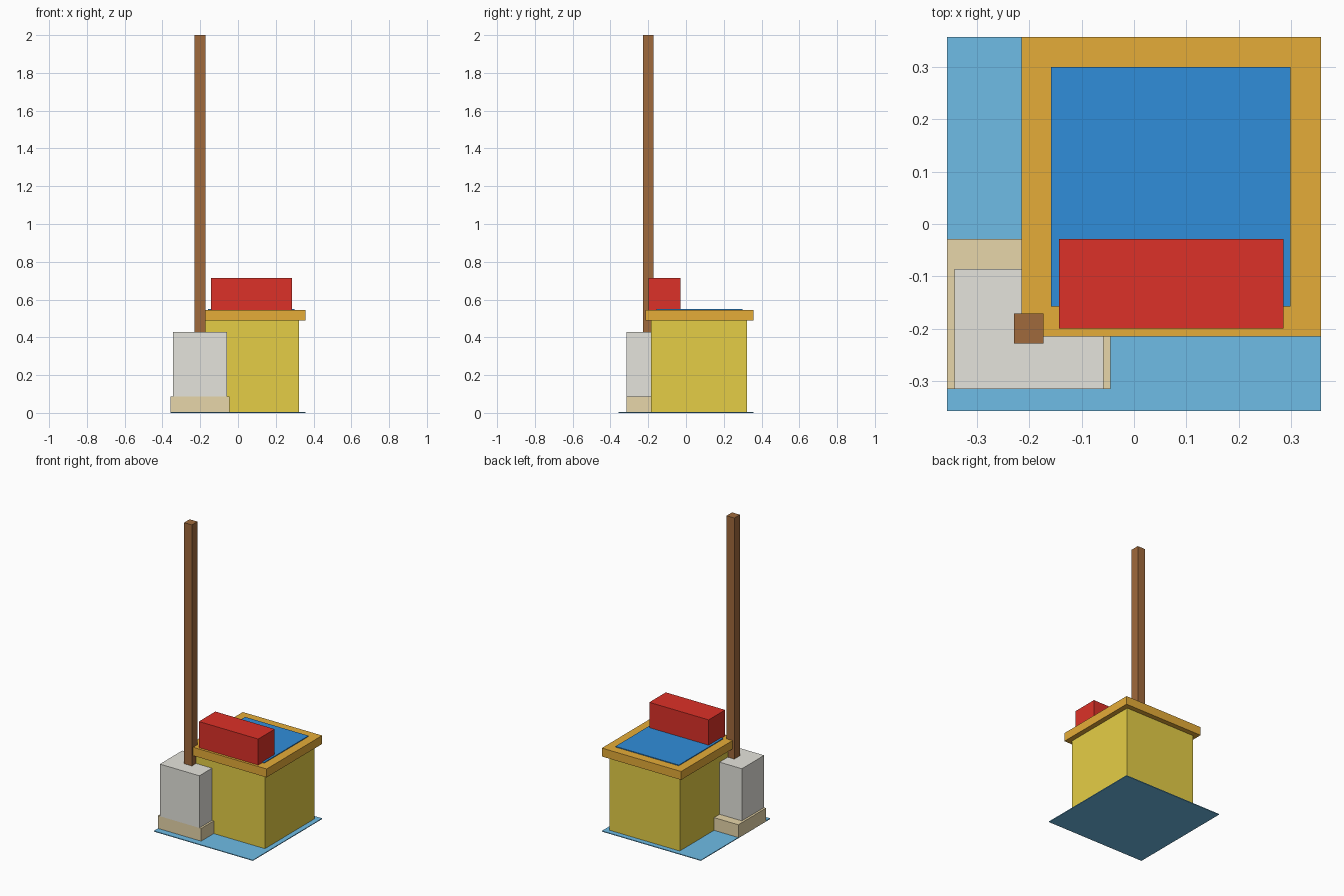
import bpy
import bmesh

cube = bpy.data.objects.get("Cube")
if cube:
    bpy.data.objects.remove(cube, do_unlink=True)


def material(name, hex_code):
    """Flat material from an sRGB hex code, stored as linear values."""
    srgb = [int(hex_code[i:i + 2], 16) / 255 for i in (0, 2, 4)]
    linear = [c / 12.92 if c <= 0.04045 else ((c + 0.055) / 1.055) ** 2.4 for c in srgb]
    mat = bpy.data.materials.new(name)
    mat.use_nodes = True
    mat.diffuse_color = (*linear, 1)
    bsdf = mat.node_tree.nodes["Principled BSDF"]
    bsdf.inputs["Base Color"].default_value = (*linear, 1)
    bsdf.inputs["Roughness"].default_value = 0.8
    return mat


def box(name, x, y, z, mat):
    """Flat-shaded box spanning the given (min, max) ranges."""
    bm = bmesh.new()
    bmesh.ops.create_cube(bm, size=1)
    spans = (x, y, z)
    size = [b - a for a, b in spans]
    bmesh.ops.scale(bm, vec=size, verts=bm.verts)
    mesh = bpy.data.meshes.new(name)
    bm.to_mesh(mesh)
    bm.free()
    mesh.materials.append(mat)
    obj = bpy.data.objects.new(name, mesh)
    obj.location = [(a + b) / 2 for a, b in spans]
    bpy.context.collection.objects.link(obj)
    return obj


pale_blue = material("pale blue", "6EBCE6")
yellow = material("mustard yellow", "E5CE46")
ochre = material("ochre", "E5AC38")
blue = material("blue", "308DDA")
red = material("red", "DC3128")
tan = material("tan", "E9D8AB")
grey = material("light grey", "E5E4DC")
brown = material("brown", "A06A3C")

# Thin ground plate
box("ground_plate", (-0.357, 0.357), (-0.357, 0.357), (0, 0.005), pale_blue)

# Main building: walls, overhanging roof slab and inset roof panel
box("building_walls", (-0.182, 0.324), (-0.185, 0.324), (0.001, 0.492), yellow)
box("roof_slab", (-0.215, 0.357), (-0.215, 0.357), (0.490, 0.545), ochre)
box("roof_panel", (-0.158, 0.299), (-0.157, 0.300), (0.543, 0.550), blue)

# Red block along the front of the roof
box("roof_block", (-0.143, 0.285), (-0.199, -0.029), (0.544, 0.715), red)

# Corner annex on its plinth
box("annex_plinth", (-0.357, -0.045), (-0.315, -0.029), (0.001, 0.088), tan)
box("annex_block", (-0.343, -0.058), (-0.315, -0.086), (0.086, 0.428), grey)

# Tall square post rising from the annex
box("tall_post", (-0.229, -0.173), (-0.228, -0.171), (0.42, 2.0), brown)
